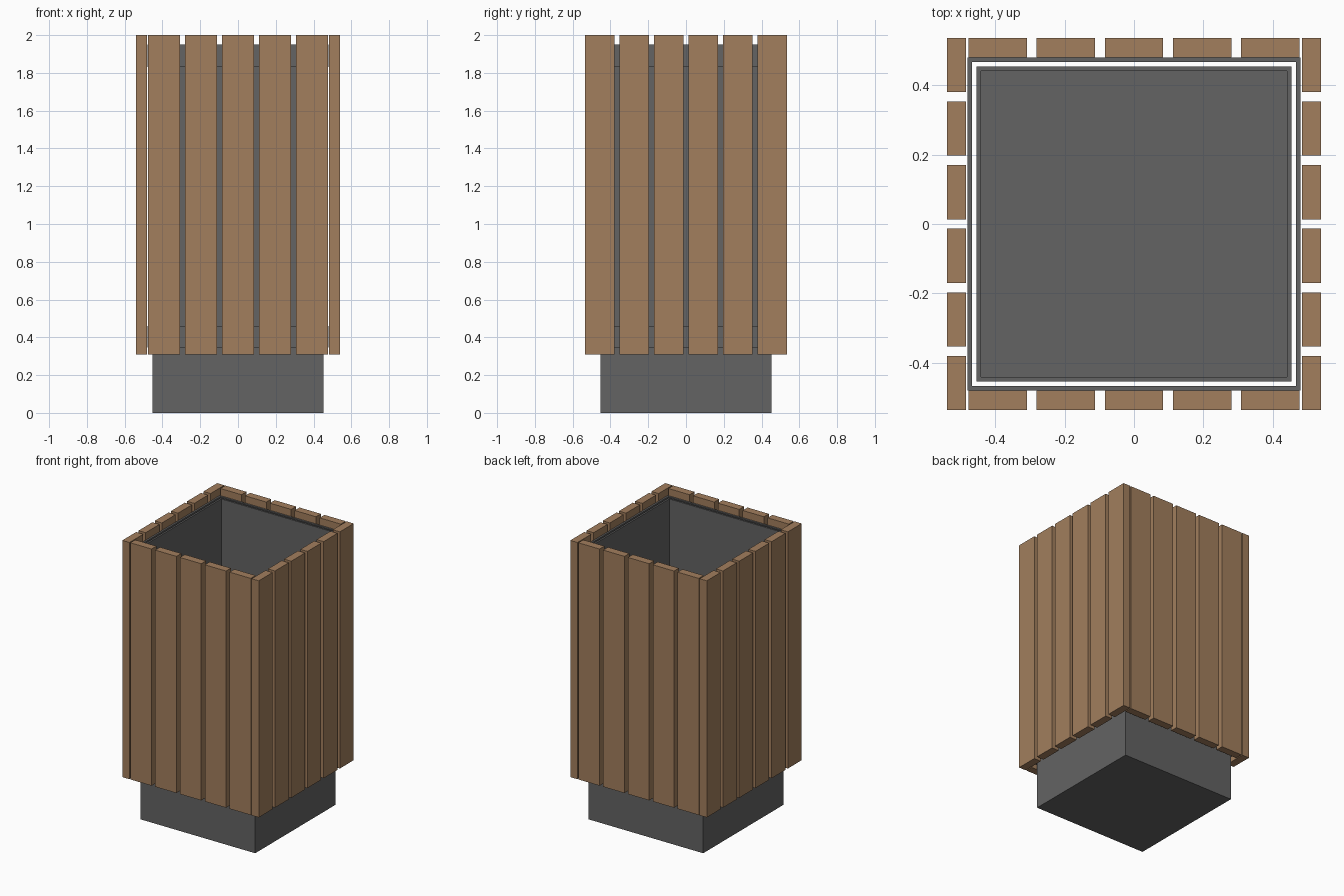
import bpy, bmesh

if "Cube" in bpy.data.objects:
    bpy.data.objects.remove(bpy.data.objects["Cube"])

wood = bpy.data.materials.new("wood")
wood.diffuse_color = (0.36, 0.21, 0.11, 1)
wood.use_nodes = True
wood.node_tree.nodes["Principled BSDF"].inputs["Base Color"].default_value = wood.diffuse_color
metal = bpy.data.materials.new("dark_metal")
metal.diffuse_color = (0.125, 0.125, 0.125, 1)
metal.use_nodes = True
metal.node_tree.nodes["Principled BSDF"].inputs["Base Color"].default_value = metal.diffuse_color


def finish(name, bm, mat):
    bmesh.ops.recalc_face_normals(bm, faces=bm.faces)
    me = bpy.data.meshes.new(name)
    bm.to_mesh(me)
    bm.free()
    me.materials.append(mat)
    ob = bpy.data.objects.new(name, me)
    bpy.context.collection.objects.link(ob)
    return ob


def box(name, x0, x1, y0, y1, z0, z1, mat):
    bm = bmesh.new()
    bmesh.ops.create_cube(bm, size=1)
    bmesh.ops.scale(bm, vec=(x1 - x0, y1 - y0, z1 - z0), verts=bm.verts)
    bmesh.ops.translate(bm, vec=((x0 + x1) / 2, (y0 + y1) / 2, (z0 + z1) / 2), verts=bm.verts)
    return finish(name, bm, mat)


def square_shell(name, loops, mat, closed):
    """Skin square loops (half size, z); either join into a ring or cap both ends."""
    bm = bmesh.new()
    rings = [[bm.verts.new((sx * r, sy * r, z)) for sx, sy in ((-1, -1), (1, -1), (1, 1), (-1, 1))]
             for r, z in loops]
    pairs = list(zip(rings, rings[1:]))
    if closed:
        pairs.append((rings[-1], rings[0]))
    else:
        bm.faces.new(rings[0])
        bm.faces.new(rings[-1])
    for a, b in pairs:
        for i in range(4):
            j = (i + 1) % 4
            bm.faces.new((a[i], a[j], b[j], b[i]))
    return finish(name, bm, mat)


# open-topped inner bin with thin walls and floor
square_shell("inner_bin", [(0.453, 0), (0.453, 1.95), (0.44, 1.95), (0.44, 0.015)], metal, False)

# upper and lower mounting frames
for name, z0, z1 in (("lower_frame", 0.345, 0.46), ("upper_frame", 1.83, 1.95)):
    square_shell(name, [(0.479, z0), (0.479, z1), (0.466, z1), (0.466, z0)], metal, True)

# front and back slats
for i in range(5):
    x = (i - 2) * 0.196
    for side, y0, y1 in (("front", -0.535, -0.48), ("back", 0.48, 0.535)):
        box(f"{side}_slat_{i + 1}", x - 0.084, x + 0.084, y0, y1, 0.31, 2.0, wood)

# left and right slats
for i in range(6):
    y = (i - 2.5) * 0.183
    for side, x0, x1 in (("left", -0.539, -0.483), ("right", 0.483, 0.539)):
        box(f"{side}_slat_{i + 1}", x0, x1, y - 0.078, y + 0.078, 0.31, 2.0, wood)
